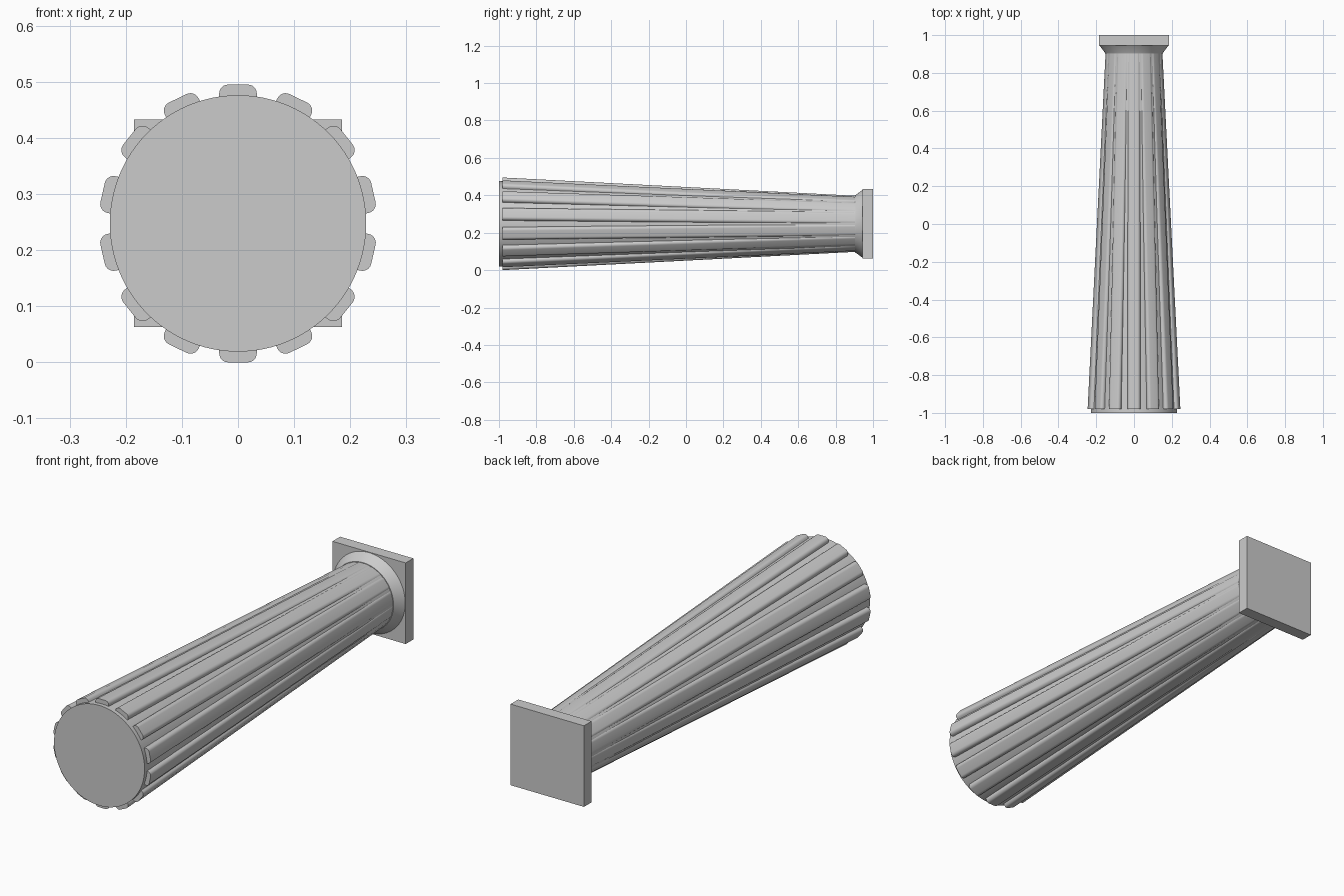
import bpy, bmesh, math
from mathutils import Matrix, Vector

if "Cube" in bpy.data.objects:
    bpy.data.objects.remove(bpy.data.objects["Cube"])

CZ = 0.2475          # height of the column axis
RIBS = 14

stone = bpy.data.materials.new("grey stone")
stone.diffuse_color = (0.6, 0.6, 0.6, 1)
stone.use_nodes = True
stone.node_tree.nodes["Principled BSDF"].inputs["Base Color"].default_value = stone.diffuse_color


def make_object(name, bm, smooth=True):
    bmesh.ops.recalc_face_normals(bm, faces=bm.faces)
    mesh = bpy.data.meshes.new(name)
    bm.to_mesh(mesh)
    bm.free()
    mesh.materials.append(stone)
    ob = bpy.data.objects.new(name, mesh)
    bpy.context.collection.objects.link(ob)
    if smooth:
        bpy.ops.object.select_all(action='DESELECT')
        ob.select_set(True)
        bpy.context.view_layer.objects.active = ob
        bpy.ops.object.shade_smooth_by_angle(angle=math.radians(35))
    return ob


def loft(bm, rings):
    """Skin a list of closed point rings and cap both ends."""
    loops = [[bm.verts.new(p) for p in ring] for ring in rings]
    n = len(loops[0])
    for a, b in zip(loops, loops[1:]):
        for i in range(n):
            j = (i + 1) % n
            bm.faces.new((a[i], a[j], b[j], b[i]))
    bm.faces.new(loops[0])
    bm.faces.new(loops[-1][::-1])


def circle(r, y, n=96):
    return [(r * math.cos(2 * math.pi * i / n), y,
             CZ + r * math.sin(2 * math.pi * i / n)) for i in range(n)]


# tapered round shaft
bm = bmesh.new()
loft(bm, [circle(0.2285, -1.0), circle(0.149, 0.91)])
make_object("shaft", bm)

# flared collar between the shaft and the square plate
bm = bmesh.new()
loft(bm, [circle(0.153, 0.903), circle(0.155, 0.908), circle(0.184, 0.947)])
make_object("collar", bm)

# square end plate
bm = bmesh.new()
bmesh.ops.create_cube(bm, size=1, matrix=Matrix.Translation((0, 0.9725, CZ))
                      @ Matrix.Diagonal((0.37, 0.055, 0.37, 1)))
make_object("end_plate", bm, smooth=False)


# raised ribs that sink into the shaft toward the narrow end
def rib_section(outer, y, half=0.0335, corner=0.016, depth=0.04):
    pts = [(-half, y, outer - depth), (half, y, outer - depth)]
    for side, start in ((1, 0), (-1, 90)):
        for k in range(7):
            a = math.radians(start + 15 * k)
            pts.append((side * (half - corner) + corner * math.cos(a), y,
                        outer - corner + corner * math.sin(a)))
    return pts


bm = bmesh.new()
for i in range(RIBS):
    rot = Matrix.Rotation(2 * math.pi * i / RIBS, 3, 'Y')
    rings = [[rot @ Vector(p) + Vector((0, 0, CZ)) for p in rib_section(r, y)]
             for r, y in ((0.2475, -0.98), (0.150, 0.905))]
    loft(bm, rings)
make_object("ribs", bm)
